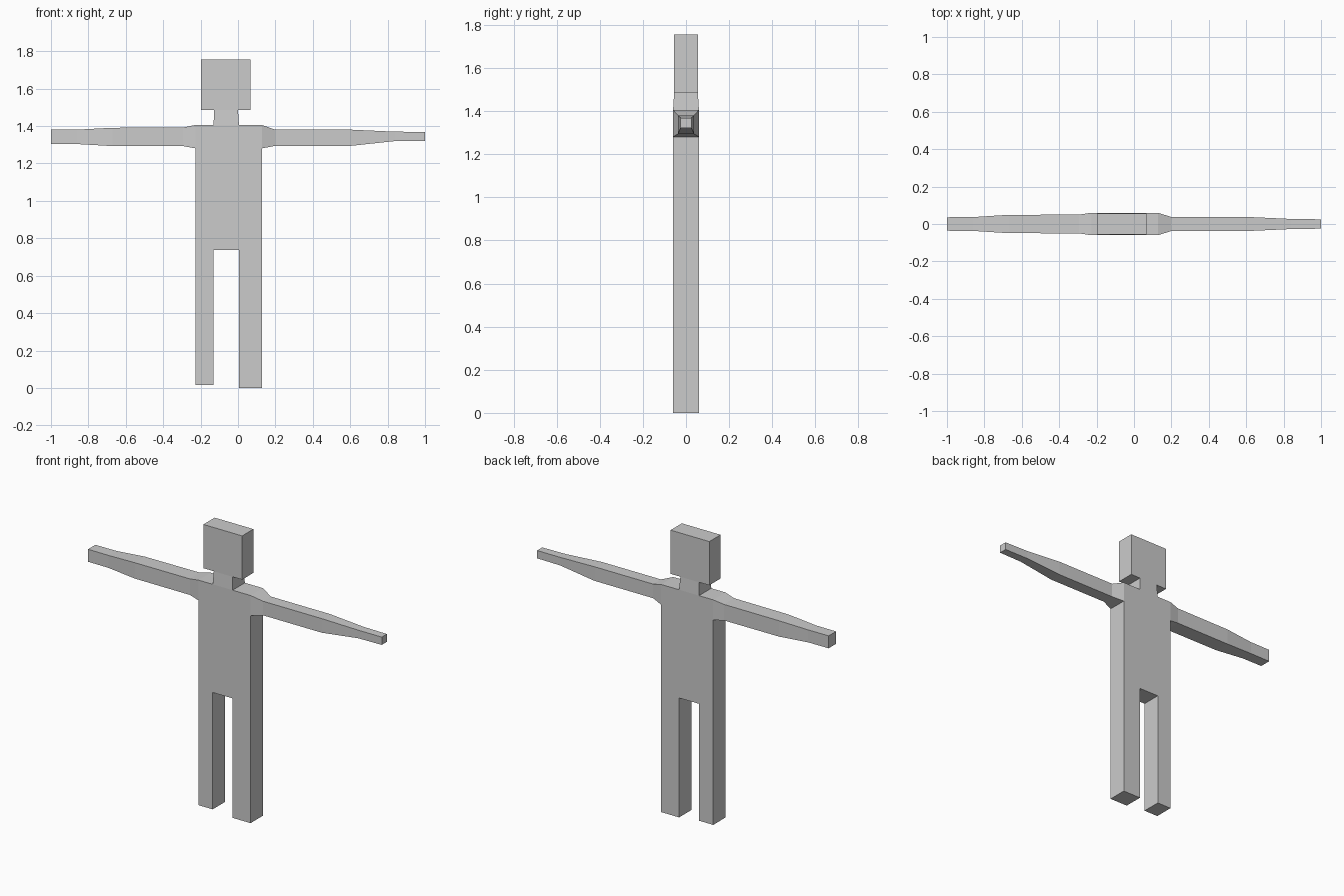
import bpy, bmesh
from mathutils import Vector

if "Cube" in bpy.data.objects:
    bpy.data.objects.remove(bpy.data.objects["Cube"])

bm = bmesh.new()

# Torso block, cut into cells for legs, neck and arms
bmesh.ops.create_cube(bm, size=1)
for v in bm.verts:
    v.co = (0.128 if v.co.x > 0 else -0.228,
            0.06 if v.co.y > 0 else -0.06,
            1.406 if v.co.z > 0 else 0.738)
for co, no in (((-0.131, 0, 0), (1, 0, 0)),
               ((0.005, 0, 0), (1, 0, 0)),
               ((0, 0, 1.281), (0, 0, 1))):
    bmesh.ops.bisect_plane(bm, geom=bm.verts[:] + bm.edges[:] + bm.faces[:],
                           plane_co=co, plane_no=no)


def face_at(point):
    return min(bm.faces, key=lambda f: (f.calc_center_median() - Vector(point)).length)


def extrude_to(face, low, high):
    """Extrude one face and fit its end to the rectangle low..high."""
    face = bmesh.ops.extrude_discrete_faces(bm, faces=[face])["faces"][0]
    mid = face.calc_center_median()
    for v in face.verts:
        v.co = [high[i] if v.co[i] > mid[i] else low[i] for i in range(3)]
    return face


# Legs
for x0, x1, foot in ((-0.228, -0.131, 0.016), (0.005, 0.128, 0.0)):
    hip = face_at(((x0 + x1) / 2, 0, 0.738))
    extrude_to(hip, (x0, -0.06, foot), (x1, 0.06, foot))

# Neck, head underside, head
end = face_at((-0.063, 0, 1.406))
for x0, x1, z in ((-0.127, 0.0, 1.486), (-0.198, 0.067, 1.486), (-0.198, 0.067, 1.756)):
    end = extrude_to(end, (x0, -0.055, z), (x1, 0.055, z))

# Arms: x, half depth, bottom z, top z
arms = {
    -0.228: ((-0.294, 0.05, 1.293, 1.392), (-0.67, 0.049, 1.293, 1.391),
             (-0.86, 0.037, 1.304, 1.381), (-1.0, 0.036, 1.304, 1.381)),
    0.128: ((0.198, 0.038, 1.294, 1.381), (0.60, 0.038, 1.294, 1.381),
            (0.84, 0.027, 1.320, 1.370), (1.0, 0.025, 1.321, 1.369)),
}
for shoulder_x, sections in arms.items():
    end = face_at((shoulder_x, 0, 1.3435))
    for x, d, z0, z1 in sections:
        end = extrude_to(end, (x, -d, z0), (x, d, z1))

bmesh.ops.recalc_face_normals(bm, faces=bm.faces[:])
mesh = bpy.data.meshes.new("figure_body")
bm.to_mesh(mesh)
bm.free()
bpy.context.collection.objects.link(bpy.data.objects.new("figure_body", mesh))
